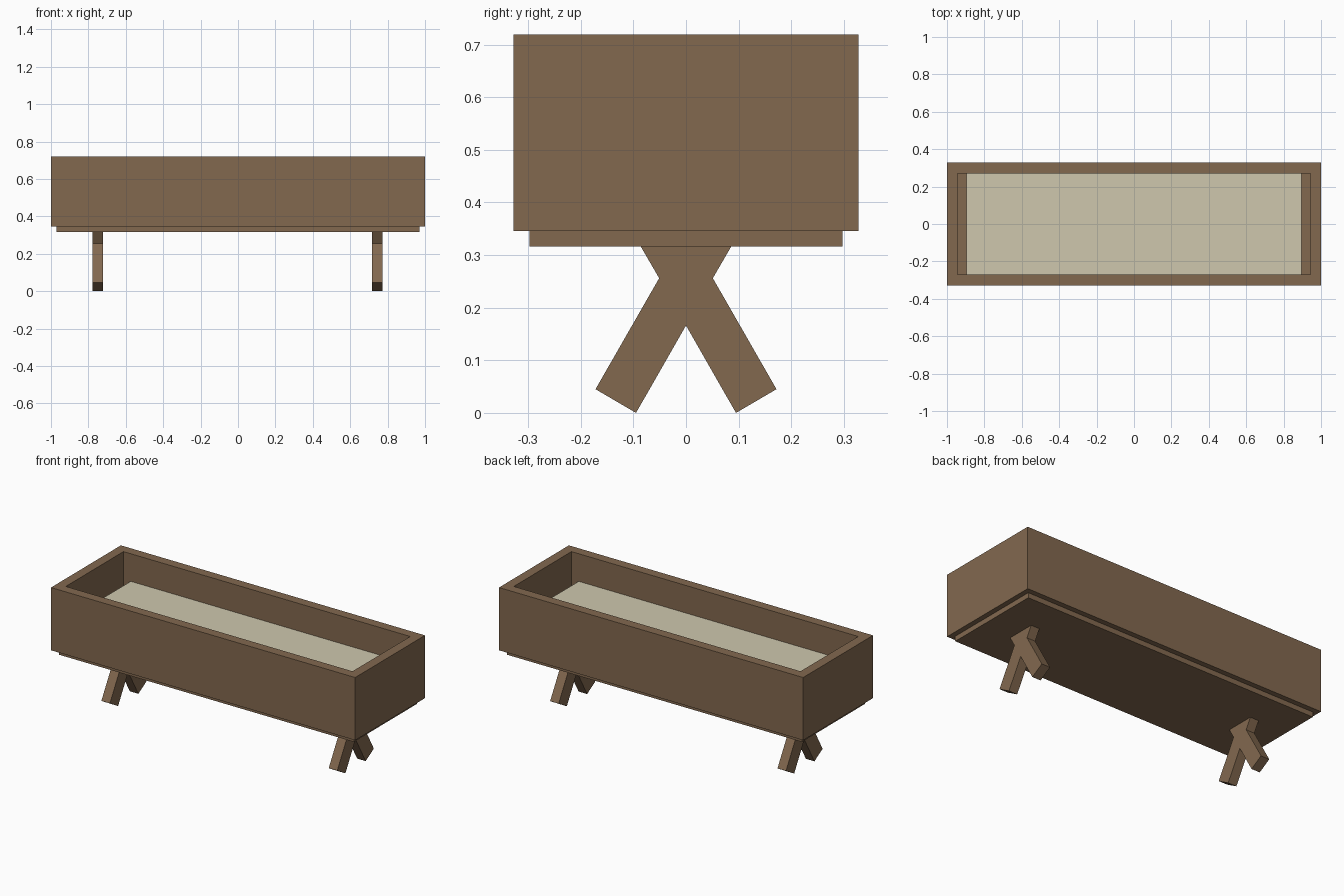
import bpy, bmesh

if "Cube" in bpy.data.objects:
    bpy.data.objects.remove(bpy.data.objects["Cube"])


def material(name, rgb):
    m = bpy.data.materials.new(name)
    m.diffuse_color = (*rgb, 1)
    m.use_nodes = True
    m.node_tree.nodes["Principled BSDF"].inputs["Base Color"].default_value = m.diffuse_color
    return m


wood = material("brown_wood", (0.225, 0.140, 0.078))
cream = material("pale_cream", (0.62, 0.575, 0.42))


def finish(name, bm, mat):
    bmesh.ops.recalc_face_normals(bm, faces=bm.faces)
    mesh = bpy.data.meshes.new(name)
    bm.to_mesh(mesh)
    bm.free()
    mesh.materials.append(mat)
    ob = bpy.data.objects.new(name, mesh)
    bpy.context.collection.objects.link(ob)
    return ob


def box(name, half_x, half_y, z0, z1, mat):
    bm = bmesh.new()
    bmesh.ops.create_cube(bm, size=2)
    for v in bm.verts:
        v.co = (v.co.x * half_x, v.co.y * half_y, z1 if v.co.z > 0 else z0)
    return finish(name, bm, mat)


# trough walls: an open rectangular frame with mitred corners
def frame(name, hx, hy, wall, z0, z1, mat):
    bm = bmesh.new()
    rings = []
    for inset, z in ((0, z0), (0, z1), (wall, z1), (wall, z0)):
        x, y = hx - inset, hy - inset
        rings.append([bm.verts.new((sx * x, sy * y, z))
                      for sx, sy in ((-1, -1), (1, -1), (1, 1), (-1, 1))])
    for r in range(4):
        a, b = rings[r], rings[(r + 1) % 4]
        for i in range(4):
            j = (i + 1) % 4
            bm.faces.new((a[i], a[j], b[j], b[i]))
    return finish(name, bm, mat)


frame("trough_walls", 1.0, 0.328, 0.057, 0.346, 0.719, wood)

# floor board under the walls, and the fill inside
box("floor_board", 0.97, 0.297, 0.316, 0.346, wood)
box("trough_fill", 0.895, 0.272, 0.535, 0.555, cream)

# crossed legs: one mirrored outline in the y-z plane, let into the floor board
half = [(0.095, 0.0), (0.172, 0.045), (0.051, 0.256), (0.094, 0.33)]
outline = [(0, 0.166)] + half + [(-y, z) for y, z in reversed(half)]
for side, cx in (("left", -0.75), ("right", 0.745)):
    bm = bmesh.new()
    face = bm.faces.new([bm.verts.new((cx - 0.028, y, z)) for y, z in outline])
    ext = bmesh.ops.extrude_face_region(bm, geom=[face])
    moved = [g for g in ext["geom"] if isinstance(g, bmesh.types.BMVert)]
    bmesh.ops.translate(bm, vec=(0.056, 0, 0), verts=moved)
    finish(side + "_crossed_legs", bm, wood)
